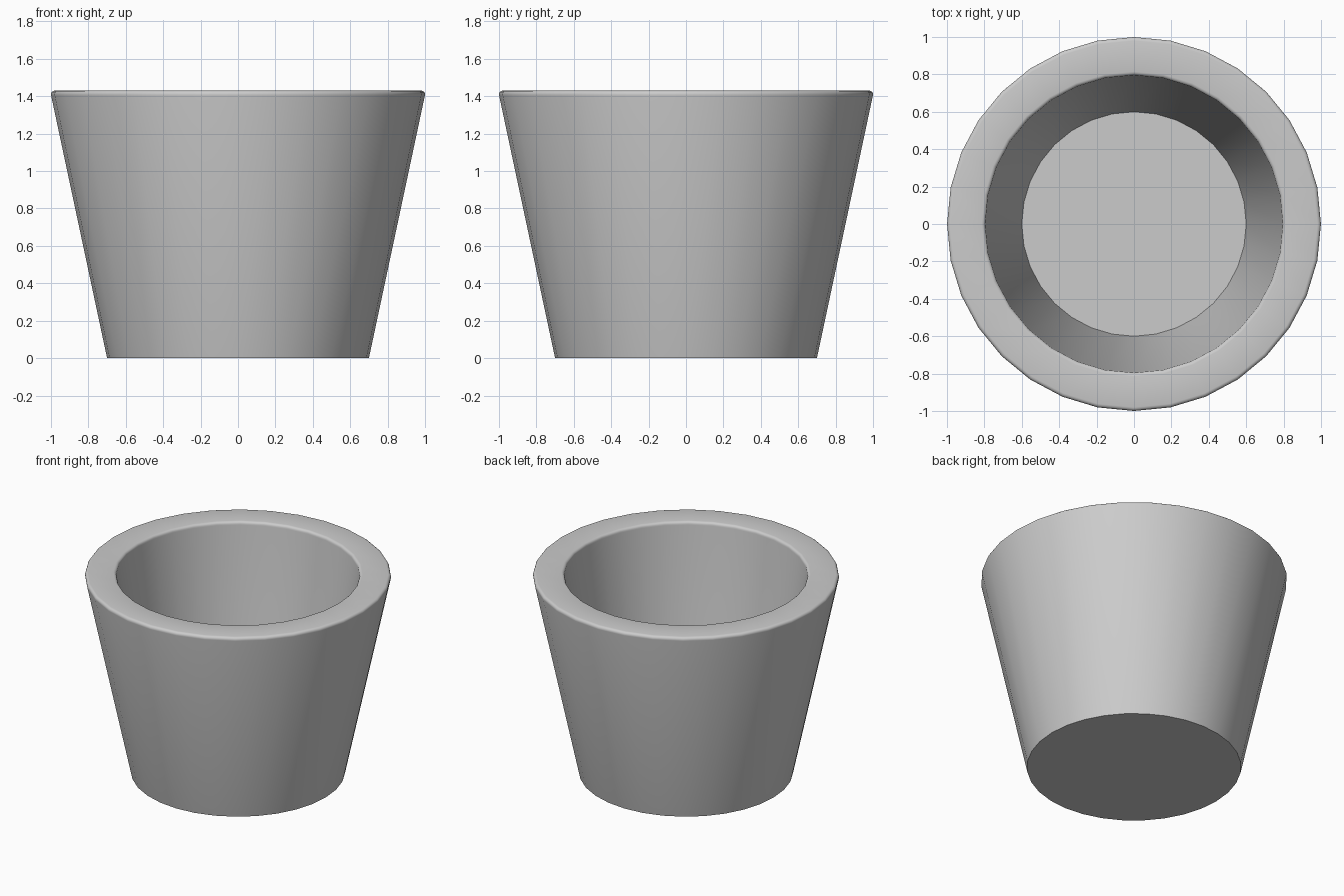
import bpy, bmesh, math

if "Cube" in bpy.data.objects:
    bpy.data.objects.remove(bpy.data.objects["Cube"])

SIDES = 32


def arc(cx, cz, r, a0, a1, n):
    """Points of a small rounding arc in the profile plane."""
    return [(cx + r * math.cos(math.radians(a0 + (a1 - a0) * i / n)),
             cz + r * math.sin(math.radians(a0 + (a1 - a0) * i / n)))
            for i in range(n + 1)]


# Pot profile (radius, height): base, outer wall, rounded rim, inner wall, floor
R = 0.02
profile = [(0.70, 0.0)]
profile += arc(0.98, 1.43 - R, R, -12, 90, 4)
profile += arc(0.815, 1.43 - R, R, 90, 188, 4)
profile += [(0.60, 0.15)]

# Revolve the profile and close the base and the floor
bm = bmesh.new()
rings = []
for r, z in profile:
    rings.append([bm.verts.new((r * math.cos(2 * math.pi * i / SIDES),
                                r * math.sin(2 * math.pi * i / SIDES), z))
                  for i in range(SIDES)])
for a, b in zip(rings, rings[1:]):
    for i in range(SIDES):
        j = (i + 1) % SIDES
        bm.faces.new((a[i], a[j], b[j], b[i]))
bm.faces.new(rings[0][::-1])
bm.faces.new(rings[-1])
bmesh.ops.recalc_face_normals(bm, faces=bm.faces[:])

mesh = bpy.data.meshes.new("pot")
bm.to_mesh(mesh)
bm.free()
pot = bpy.data.objects.new("pot", mesh)
bpy.context.collection.objects.link(pot)

# Smooth walls and rim, crisp base and floor edges
bpy.context.view_layer.objects.active = pot
pot.select_set(True)
bpy.ops.object.shade_smooth_by_angle(angle=math.radians(40))
